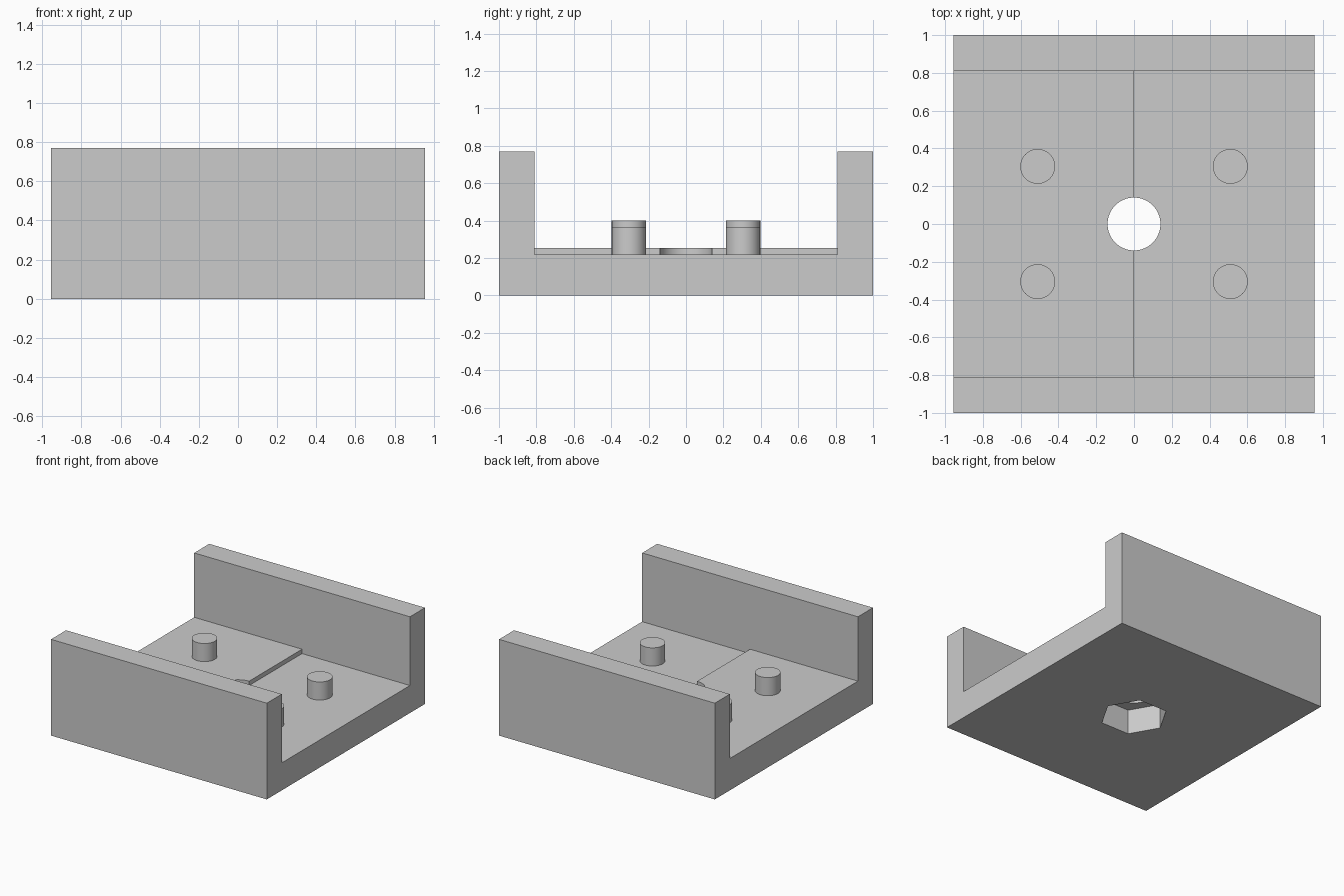
import bpy
import math

cube = bpy.data.objects.get("Cube")
if cube:
    bpy.data.objects.remove(cube, do_unlink=True)

HALF_X, HALF_Y, HEIGHT = 0.955, 1.0, 0.77
WALL_INNER = 0.81
LOW_FLOOR, HIGH_FLOOR = 0.22, 0.255
POST_RADIUS, POST_HEIGHT = 0.092, 0.145

grey = bpy.data.materials.new("plain grey")
grey.use_nodes = True
grey.diffuse_color = (0.6, 0.6, 0.6, 1)
grey.node_tree.nodes["Principled BSDF"].inputs["Base Color"].default_value = (0.6, 0.6, 0.6, 1)


def finish(name):
    obj = bpy.context.active_object
    obj.name = name
    obj.data.materials.append(grey)
    return obj


def box(name, x0, x1, half_y, z0, z1):
    bpy.ops.mesh.primitive_cube_add(size=1, location=((x0 + x1) / 2, 0, (z0 + z1) / 2))
    obj = finish(name)
    obj.scale = (x1 - x0, 2 * half_y, z1 - z0)
    bpy.ops.object.transform_apply(location=True, rotation=False, scale=True)
    return obj


def prism(name, sides, radius, x, y, z0, z1, turn=0):
    bpy.ops.mesh.primitive_cylinder_add(vertices=sides, radius=radius, depth=z1 - z0,
                                        location=(x, y, (z0 + z1) / 2), rotation=(0, 0, turn))
    return finish(name)


def cut(target, cutter):
    cutter.hide_render = True
    mod = target.modifiers.new("cut", "BOOLEAN")
    mod.operation, mod.solver, mod.object = "DIFFERENCE", "EXACT", cutter
    bpy.ops.object.select_all(action="DESELECT")
    target.select_set(True)
    bpy.context.view_layer.objects.active = target
    bpy.ops.object.modifier_apply(modifier=mod.name)
    bpy.data.objects.remove(cutter, do_unlink=True)


def smooth(obj):
    bpy.ops.object.select_all(action="DESELECT")
    obj.select_set(True)
    bpy.context.view_layer.objects.active = obj
    bpy.ops.object.shade_smooth_by_angle(angle=math.radians(30))


# U-shaped channel with a stepped floor
channel = box("channel_body", -HALF_X, HALF_X, HALF_Y, 0, HEIGHT)
cut(channel, box("low_floor_cutter", 0, 1.2, WALL_INNER, LOW_FLOOR, 1))
cut(channel, box("high_floor_cutter", -1.2, 0.1, WALL_INNER, HIGH_FLOOR, 1.1))

# Round bolt hole and hexagonal nut pocket underneath
cut(channel, prism("bolt_hole_cutter", 64, 0.14, 0, 0, -0.1, 0.5))
cut(channel, prism("nut_pocket_cutter", 6, 0.25, 0, 0, -0.1, 0.2, math.radians(30)))
smooth(channel)

# Four locating posts, each rising the same amount from its own floor
for side, sx, floor in (("left", 1, LOW_FLOOR), ("right", -1, HIGH_FLOOR)):
    for end, sy in (("front", -1), ("back", 1)):
        smooth(prism(f"{end}_{side}_post", 64, POST_RADIUS, sx * 0.51, sy * 0.305,
                     floor - 0.01, floor + POST_HEIGHT))
